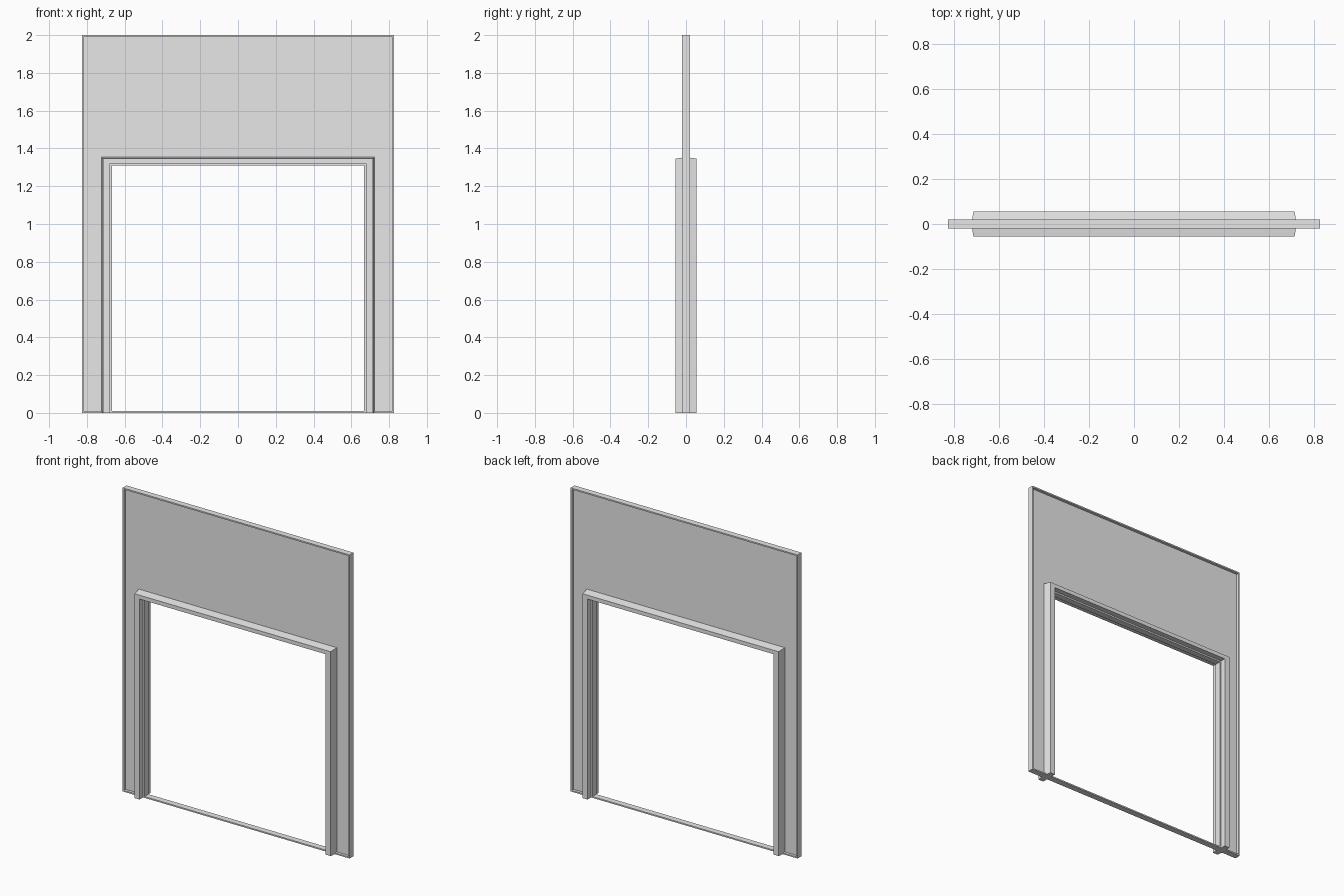
import bpy
import bmesh

cube = bpy.data.objects.get("Cube")
if cube:
    bpy.data.objects.remove(cube, do_unlink=True)

grey = bpy.data.materials.new("plain grey")
grey.use_nodes = True
GREY = (0.8, 0.8, 0.8, 1)
grey.diffuse_color = GREY
grey.node_tree.nodes["Principled BSDF"].inputs["Base Color"].default_value = GREY


def finish(name, bm):
    bmesh.ops.recalc_face_normals(bm, faces=bm.faces)
    mesh = bpy.data.meshes.new(name)
    bm.to_mesh(mesh)
    bm.free()
    mesh.materials.append(grey)
    obj = bpy.data.objects.new(name, mesh)
    bpy.context.collection.objects.link(obj)
    return obj


def portal(name, profile):
    """Sweep a closed profile of (half width, top height, y) up, across and down."""
    bm = bmesh.new()
    rings = []
    for side, raised in ((-1, 0), (-1, 1), (1, 1), (1, 0)):
        rings.append([bm.verts.new((side * w, y, h * raised)) for w, h, y in profile])
    n = len(profile)
    for a, b in zip(rings, rings[1:]):
        for i in range(n):
            j = (i + 1) % n
            bm.faces.new((a[i], a[j], b[j], b[i]))
    bm.faces.new(rings[0])
    bm.faces.new(rings[-1])
    return finish(name, bm)


def rectangle(outer, inner, half_depth):
    """Profile with matching front and back."""
    d = half_depth
    return [(*outer, -d), (*inner, -d), (*inner, d), (*outer, d)]


WIDTH, HEIGHT, RIM, DEPTH = 0.827, 2.0, 0.009, 0.02
inside = (WIDTH - RIM, HEIGHT - RIM)

# Recessed wall sheet and its raised edge
portal("wall_panel", rectangle(inside, (0.70, 1.335), 0.002))
portal("wall_rim", rectangle((WIDTH, HEIGHT), inside, DEPTH))

# Threshold strip along the floor
bm = bmesh.new()
bmesh.ops.create_cube(bm, size=1)
for v in bm.verts:
    v.co.x *= 2 * inside[0]
    v.co.y *= 2 * DEPTH
    v.co.z = (v.co.z + 0.5) * RIM
finish("threshold", bm)

# Door casing: tapered outside, stepped inside, the same on both faces
front = [(0.722, 1.354, -0.002), (0.714, 1.346, -0.056), (0.678, 1.32, -0.056),
         (0.678, 1.32, -DEPTH), (0.668, 1.31, -DEPTH)]
back = [(w, h, -y) for w, h, y in reversed(front)]
portal("door_casing", front + back)
